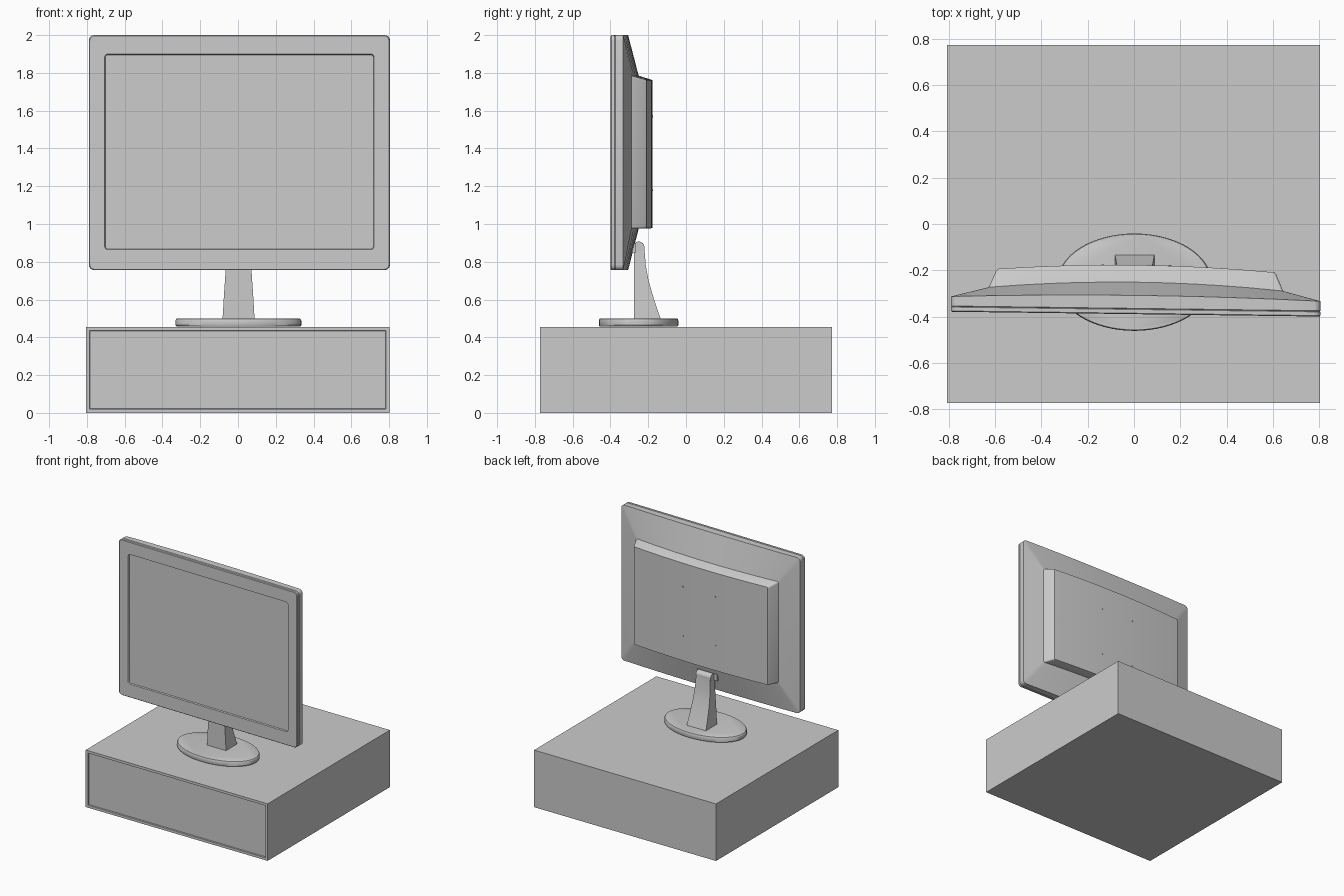
import bpy, bmesh, math
from mathutils import Matrix

cube = bpy.data.objects.get("Cube")
if cube:
    bpy.data.objects.remove(cube, do_unlink=True)

grey = bpy.data.materials.new("plain_grey")
grey.use_nodes = True
grey.diffuse_color = (0.6, 0.6, 0.6, 1)
grey.node_tree.nodes["Principled BSDF"].inputs["Base Color"].default_value = (0.6, 0.6, 0.6, 1)


def finish(name, bm, smooth=None):
    """Turn a bmesh into a named object, optionally smoothed below an angle."""
    bmesh.ops.remove_doubles(bm, verts=bm.verts, dist=1e-5)
    bmesh.ops.recalc_face_normals(bm, faces=bm.faces)
    mesh = bpy.data.meshes.new(name)
    bm.to_mesh(mesh)
    bm.free()
    mesh.materials.append(grey)
    obj = bpy.data.objects.new(name, mesh)
    bpy.context.collection.objects.link(obj)
    if smooth:
        bpy.ops.object.select_all(action="DESELECT")
        obj.select_set(True)
        bpy.context.view_layer.objects.active = obj
        bpy.ops.object.shade_smooth_by_angle(angle=math.radians(smooth))
    return obj


def box(bm, x0, x1, y0, y1, z0, z1):
    m = Matrix.Translation(((x0 + x1) / 2, (y0 + y1) / 2, (z0 + z1) / 2))
    m = m @ Matrix.Diagonal((x1 - x0, y1 - y0, z1 - z0, 1))
    bmesh.ops.create_cube(bm, size=1, matrix=m)


def loft(bm, rings, cap_end=True):
    """Skin a list of point rings with quads."""
    loops = [[bm.verts.new(p) for p in ring] for ring in rings]
    n = len(loops[0])
    for a, b in zip(loops, loops[1:]):
        for i in range(n):
            j = (i + 1) % n
            bm.faces.new((a[i], a[j], b[j], b[i]))
    bm.faces.new(loops[0])
    if cap_end:
        bm.faces.new(loops[-1])


def rounded_ring(half_w, z0, z1, radius, y, bulge=0.0, arc=4, span=10):
    """Rounded rectangle in xz whose middle bulges backwards."""
    corners = ((1, 1, 0), (-1, 1, 90), (-1, -1, 180), (1, -1, 270))
    flat = []
    for sx, sz, start in corners:
        cx = sx * (half_w - radius)
        cz = z1 - radius if sz > 0 else z0 + radius
        for k in range(arc + 1):
            a = math.radians(start + 90 * k / arc)
            flat.append((cx + radius * math.cos(a), cz + radius * math.sin(a)))
        if sx == sz:  # subdivide the long top and bottom edges
            x, z = flat[-1]
            flat += [(x * (1 - 2 * k / span), z) for k in range(1, span)]
    return [(x, y + bulge * (1 - (x / half_w) ** 2), z) for x, z in flat]


# Cabinet with a shallow recessed front panel
bm = bmesh.new()
box(bm, -0.806, 0.803, -0.772, 0.772, 0, 0.456)
bm.normal_update()
front = min(bm.faces, key=lambda f: f.calc_center_median().y)
bmesh.ops.inset_region(bm, faces=[front], thickness=0.02, use_even_offset=True)
bmesh.ops.inset_region(bm, faces=[front], thickness=0.002, depth=-0.01, use_even_offset=True)
finish("cabinet", bm)

# Monitor: recessed screen, bezel, rim, sloping back and rear housing in one skin
bm = bmesh.new()
bottom, top = 0.756, 2.0
loft(bm, [
    rounded_ring(0.709, 0.868, 1.896, 0.013, 0.01),
    rounded_ring(0.713, 0.864, 1.900, 0.017, 0),
    rounded_ring(0.792, bottom + 0.004, top - 0.004, 0.025, 0),
    rounded_ring(0.797, bottom, top, 0.028, 0.004),
    rounded_ring(0.797, bottom, top, 0.028, 0.02),
    rounded_ring(0.794, bottom + 0.003, top - 0.003, 0.026, 0.022),
    rounded_ring(0.797, bottom, top, 0.028, 0.025),
    rounded_ring(0.797, bottom, top, 0.028, 0.066, 0.015),
    rounded_ring(0.635, 0.975, 1.785, 0.012, 0.108, 0.03),
    rounded_ring(0.605, 0.977, 1.765, 0.012, 0.178, 0.024),
    rounded_ring(0.597, 0.980, 1.760, 0.010, 0.188, 0.024),
    rounded_ring(0.597, 1.37, 1.37, 0, 0.188, 0.024),
], cap_end=False)
monitor = finish("monitor", bm, 25)

# Four mounting screws on the rear housing
bm = bmesh.new()
for x in (-0.145, 0.145):
    for z in (1.18, 1.57):
        m = Matrix.Translation((x, 0.21, z)) @ Matrix.Rotation(math.pi / 2, 4, "X")
        bmesh.ops.create_cone(bm, cap_ends=True, segments=8, radius1=0.006,
                              radius2=0.006, depth=0.006, matrix=m)
screws = finish("mounting_screws", bm)
for obj in (monitor, screws):
    obj.location = (0.007, -0.389, 0)
    obj.rotation_euler.z = -0.013

# Oval stand base with softened rim
bm = bmesh.new()
levels = ((0.985, 0.458), (1, 0.464), (1, 0.49), (0.985, 0.498), (0.97, 0.5))
loft(bm, [[(0.002 + 0.333 * s * math.cos(a), -0.251 + 0.21 * s * math.sin(a), z)
           for a in (math.tau * k / 64 for k in range(64))] for s, z in levels])
finish("stand_base", bm, 30)

# Neck: upright front, back sweeping out towards the base
bm = bmesh.new()
sections = ((0.495, 0.085, -0.133), (0.56, 0.081, -0.156), (0.63, 0.077, -0.178),
            (0.70, 0.072, -0.198), (0.78, 0.067, -0.213), (0.88, 0.062, -0.221))
loft(bm, [[(0.003 - w, -0.276, z), (0.003 + w, -0.276, z),
           (0.003 + w, back, z), (0.003 - w, back, z)] for z, w, back in sections])
finish("stand_neck", bm, 30)

# Hinge barrel and the bracket joining it to the monitor
bm = bmesh.new()
m = Matrix.Translation((0.003, -0.25, 0.877)) @ Matrix.Rotation(math.pi / 2, 4, "Y")
bmesh.ops.create_cone(bm, cap_ends=True, segments=24, radius1=0.03, radius2=0.03,
                      depth=0.13, matrix=m)
finish("hinge_barrel", bm, 30)
bm = bmesh.new()
box(bm, -0.09, 0.09, -0.33, -0.265, 0.85, 0.90)
finish("hinge_bracket", bm)
